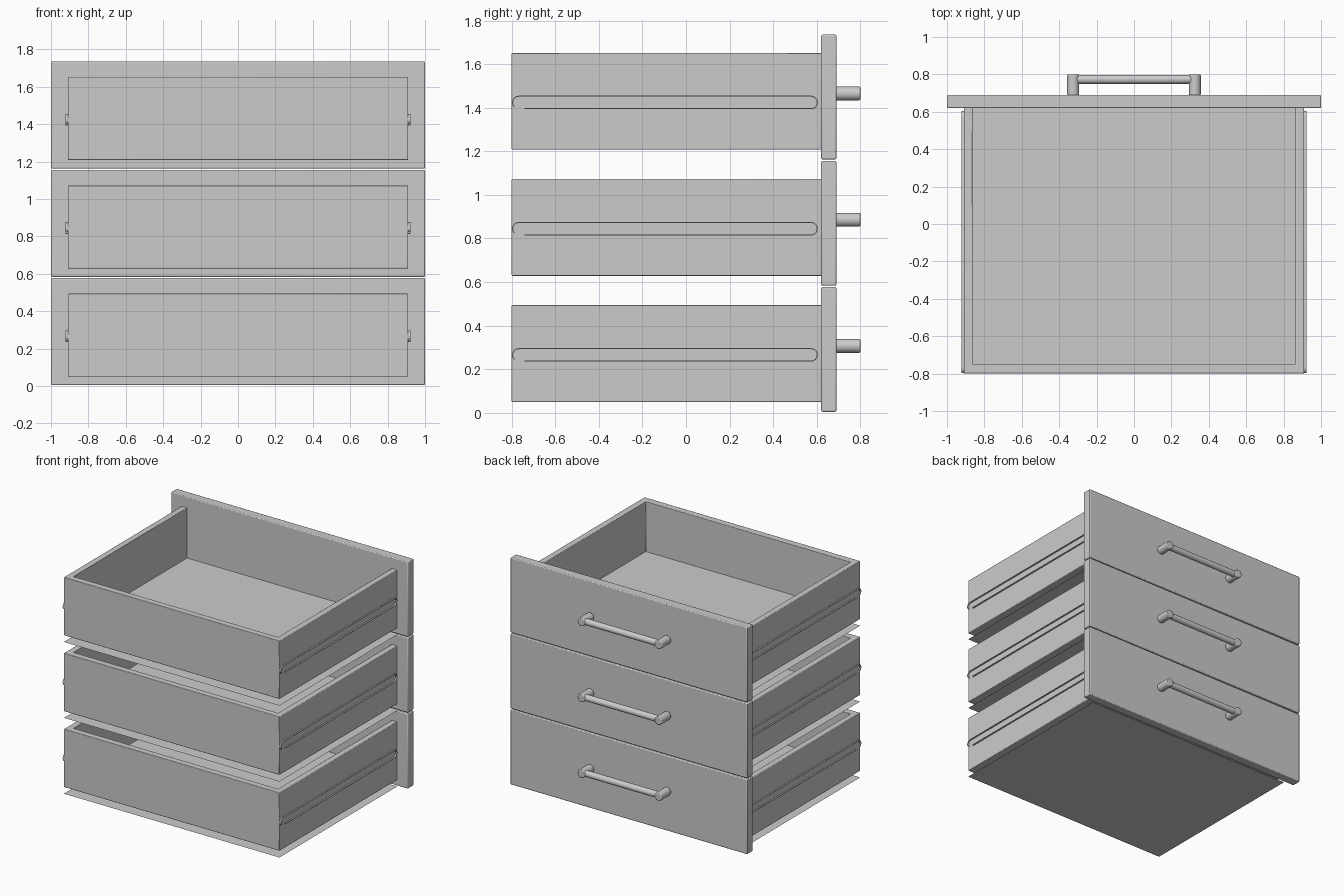
import bpy, bmesh, math
from mathutils import Matrix

if "Cube" in bpy.data.objects:
    bpy.data.objects.remove(bpy.data.objects["Cube"])

PITCH = 0.579


def finish(name, bm, bevel=0.0, segments=2, smooth=True):
    bmesh.ops.recalc_face_normals(bm, faces=bm.faces)
    me = bpy.data.meshes.new(name)
    bm.to_mesh(me)
    bm.free()
    ob = bpy.data.objects.new(name, me)
    bpy.context.collection.objects.link(ob)
    if bevel:
        mod = ob.modifiers.new("bevel", 'BEVEL')
        mod.width, mod.segments, mod.limit_method = bevel, segments, 'ANGLE'
    if smooth:
        bpy.ops.object.select_all(action='DESELECT')
        ob.select_set(True)
        bpy.context.view_layer.objects.active = ob
        bpy.ops.object.shade_smooth_by_angle(angle=math.radians(40))
    return ob


def box(name, x, y, z, bevel=0.0):
    bm = bmesh.new()
    size = Matrix.Diagonal((x[1] - x[0], y[1] - y[0], z[1] - z[0], 1))
    centre = Matrix.Translation((sum(x) / 2, sum(y) / 2, sum(z) / 2))
    bmesh.ops.create_cube(bm, size=1, matrix=centre @ size)
    return finish(name, bm, bevel)


def prism(name, outline, z0, z1, bevel=0.0):
    # upright extrusion of an xy outline
    bm = bmesh.new()
    face = bm.faces.new([bm.verts.new((x, y, z0)) for x, y in outline])
    ext = bmesh.ops.extrude_face_region(bm, geom=[face])
    for v in ext["geom"]:
        if isinstance(v, bmesh.types.BMVert):
            v.co.z = z1
    return finish(name, bm, bevel)


def cylinder(name, centre, radius, length, axis, bevel=0.0):
    bm = bmesh.new()
    rot = Matrix.Rotation(math.pi / 2, 4, axis)
    bmesh.ops.create_cone(bm, cap_ends=True, segments=32, radius1=radius, radius2=radius,
                          depth=length, matrix=Matrix.Translation(centre) @ rot)
    return finish(name, bm, bevel)


def rail(name, side, zc):
    # thin strip bent into a long hooked loop, standing off the drawer side
    r, t = 0.031, 0.005
    path = [(-0.74, -r, 0, -1)]
    for i in range(13):
        a = -math.pi / 2 + math.pi * i / 12
        path.append((0.574 + r * math.cos(a), r * math.sin(a), math.cos(a), math.sin(a)))
    for i in range(11):
        a = math.pi / 2 + math.radians(135) * i / 10
        path.append((-0.767 + r * math.cos(a), r * math.sin(a), math.cos(a), math.sin(a)))
    bm = bmesh.new()
    rings = []
    for y, z, ny, nz in path:
        rings.append([bm.verts.new((side * x, y - ny * d, zc + z - nz * d))
                      for x, d in ((0.905, 0), (0.921, 0), (0.921, t), (0.905, t))])
    for a, b in zip(rings, rings[1:]):
        for k in range(4):
            bm.faces.new((a[k], a[(k + 1) % 4], b[(k + 1) % 4], b[k]))
    bm.faces.new(rings[0])
    bm.faces.new(rings[-1])
    finish(name, bm)


for i, level in enumerate(("lower", "middle", "upper")):
    z = i * PITCH
    # front panel
    box(level + "_drawer_front", (-1, 1), (0.62, 0.69), (z + 0.005, z + 0.577), 0.006)
    # three-sided wall, open toward the front panel
    wall = [(-0.91, 0.622), (-0.91, -0.8), (0.91, -0.8), (0.91, 0.622),
            (0.864, 0.622), (0.864, -0.75), (-0.864, -0.75), (-0.864, 0.622)]
    prism(level + "_drawer_walls", wall, z + 0.05, z + 0.494, 0.004)
    # inner floor
    box(level + "_drawer_floor", (-0.866, 0.866), (-0.752, 0.622), (z + 0.051, z + 0.11))
    # single-sheet base below the box
    bm = bmesh.new()
    bmesh.ops.create_grid(bm, x_segments=1, y_segments=1, size=1,
                          matrix=Matrix.Translation((0, -0.09, z)) @ Matrix.Diagonal((0.91, 0.71, 1, 1)))
    finish(level + "_base_sheet", bm, smooth=False)
    # side rails
    for side, word in ((-1, "left"), (1, "right")):
        rail(f"{level}_{word}_rail", side, z + 0.266)
        # handle posts
        cylinder(f"{level}_{word}_handle_post", (side * 0.325, 0.744, z + 0.307), 0.032, 0.112, 'X', 0.006)
    # handle bar
    cylinder(level + "_handle_bar", (0, 0.773, z + 0.307), 0.024, 0.62, 'Y')
